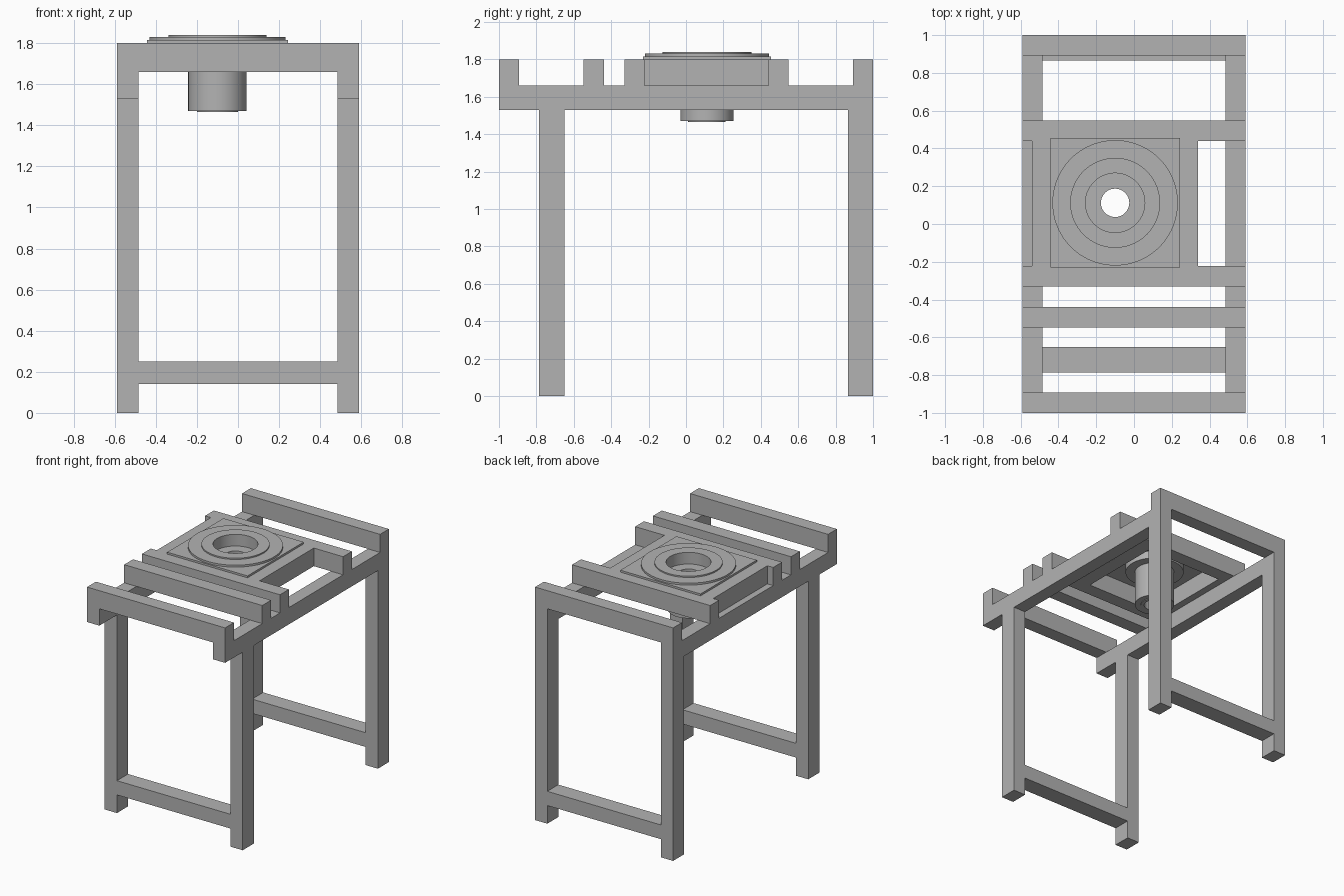
import bpy, bmesh, math

cube = bpy.data.objects.get("Cube")
if cube:
    bpy.data.objects.remove(cube, do_unlink=True)

grey = bpy.data.materials.new("plain_grey")
grey.use_nodes = True
tone = (0.45, 0.45, 0.45, 1)
grey.diffuse_color = tone
grey.node_tree.nodes["Principled BSDF"].inputs["Base Color"].default_value = tone


def finish(name, bm):
    bmesh.ops.recalc_face_normals(bm, faces=bm.faces)
    mesh = bpy.data.meshes.new(name)
    bm.to_mesh(mesh)
    bm.free()
    mesh.materials.append(grey)
    obj = bpy.data.objects.new(name, mesh)
    bpy.context.collection.objects.link(obj)
    return obj


def box(name, xs, ys, zs):
    """Box from its lower and upper limit on each axis."""
    bm = bmesh.new()
    bmesh.ops.create_cube(bm, size=1)
    for v in bm.verts:
        v.co = [lim[0] if c < 0 else lim[1] for c, lim in zip(v.co, (xs, ys, zs))]
    return finish(name, bm)


def lathe(name, profile, centre, steps=96):
    """Closed (radius, z) profile spun around a vertical axis."""
    bm = bmesh.new()
    verts = [bm.verts.new((r, 0, z)) for r, z in profile]
    edges = [bm.edges.new((a, b)) for a, b in zip(verts, verts[1:] + verts[:1])]
    bmesh.ops.spin(bm, geom=verts + edges, cent=(0, 0, 0), axis=(0, 0, 1),
                   angle=math.tau, steps=steps, use_duplicate=False)
    bmesh.ops.remove_doubles(bm, verts=bm.verts, dist=1e-4)
    obj = finish(name, bm)
    obj.location = (*centre, 0)
    return obj


HALF, INNER = 0.59, 0.485
RAIL_Z, BEAM_Z, TOP_Z = 1.53, 1.66, 1.80
LEGS = {"front": (-0.785, -0.65), "back": (0.865, 1.0)}

# Long rails and legs on both sides
for side, s in (("left", 1), ("right", -1)):
    xs = sorted((s * INNER, s * HALF))
    box(f"{side}_rail", xs, (-1, 1), (RAIL_Z, BEAM_Z))
    for end, ys in LEGS.items():
        box(f"{end}_{side}_leg", xs, ys, (0, RAIL_Z))

# Low stretchers between the legs
for end, ys in LEGS.items():
    box(f"{end}_stretcher", (-INNER, INNER), ys, (0.14, 0.25))

# Cross beams on top of the rails
beams = {"front_beam": -1, "middle_beam": -0.547, "mount_front_beam": -0.33,
         "mount_back_beam": 0.44, "back_beam": 0.892}
for name, y in beams.items():
    box(name, (-HALF, HALF), (y, y + 0.108), (BEAM_Z, TOP_Z))

# Short beams closing the square mount frame
for name, x in (("mount_right_beam", -0.54), ("mount_left_beam", 0.23)):
    box(name, (x, x + 0.11), (-0.222, 0.44), (BEAM_Z, TOP_Z))

# Square plate with a round opening
CENTRE = (-0.10, 0.112)
plate = box("mount_plate", (-0.443, 0.243), (-0.231, 0.455), (TOP_Z, 1.815))
cutter = lathe("plate_hole_cutter", [(0, 1.7), (0.2, 1.7), (0.2, 1.9), (0, 1.9)], CENTRE)
cutter.hide_render = True
cutter.hide_viewport = True
cut = plate.modifiers.new("opening", "BOOLEAN")
cut.object = cutter
cut.operation = "DIFFERENCE"
cut.solver = "EXACT"

# Stepped bearing: disc, ring, recessed seat and hanging tube
bearing = lathe("bearing_hub", [
    (0.075, 1.465), (0.1, 1.465), (0.1, 1.47), (0.1425, 1.47),
    (0.1425, 1.74), (0.21, 1.74), (0.21, 1.815), (0.332, 1.815),
    (0.332, 1.83), (0.238, 1.83), (0.238, 1.84), (0.157, 1.84),
    (0.157, 1.75), (0.075, 1.75)], CENTRE)
bpy.ops.object.select_all(action="DESELECT")
bearing.select_set(True)
bpy.context.view_layer.objects.active = bearing
bpy.ops.object.shade_smooth_by_angle(angle=math.radians(30))
